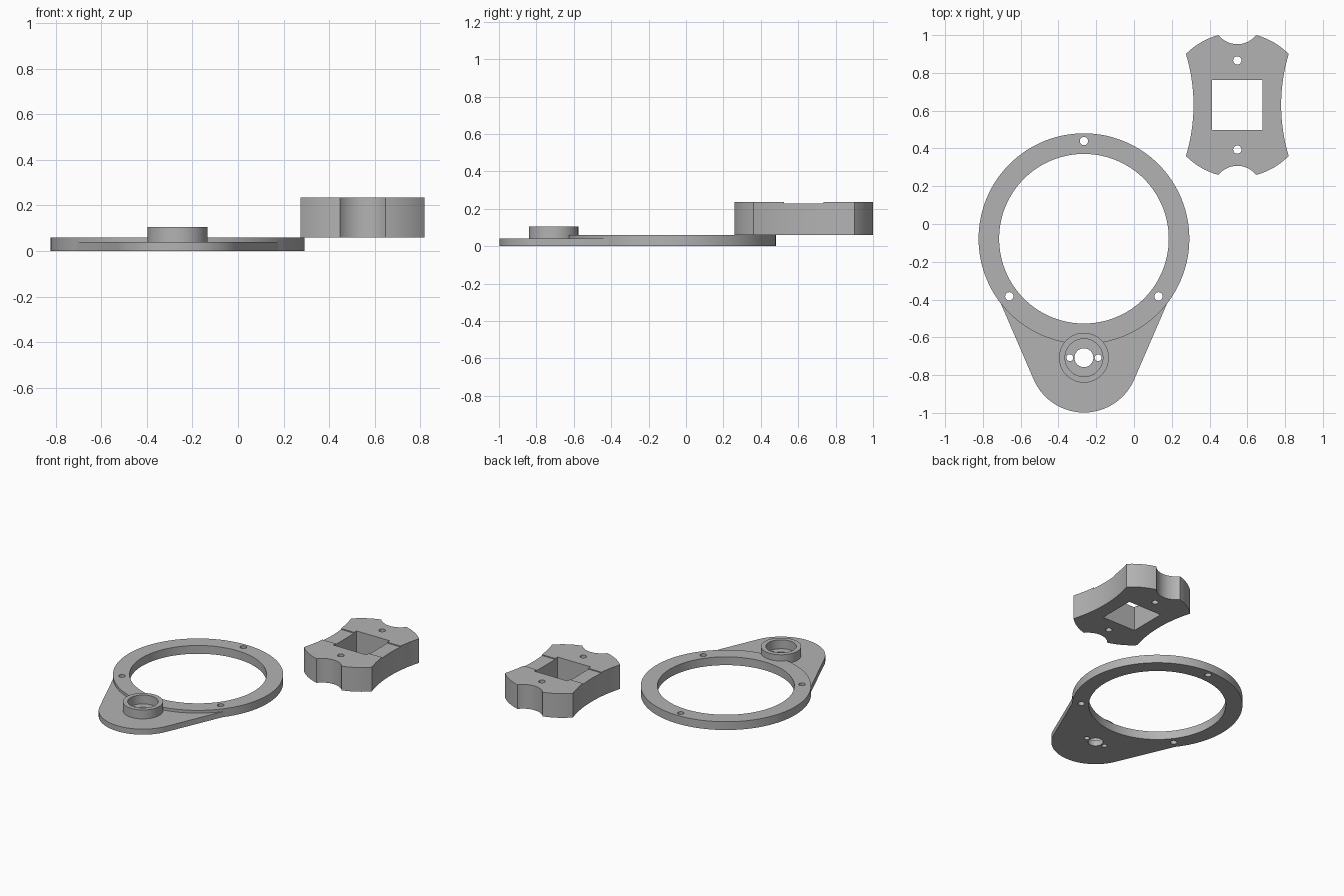
import bpy, bmesh
from math import pi, sin, cos, atan2, asin, radians
from mathutils import Vector

cube = bpy.data.objects.get("Cube")
if cube:
    bpy.data.objects.remove(cube, do_unlink=True)

grey = bpy.data.materials.new("plain grey")
grey.use_nodes = True
grey.diffuse_color = (0.45, 0.45, 0.45, 1)
bsdf = next(n for n in grey.node_tree.nodes if n.type == 'BSDF_PRINCIPLED')
bsdf.inputs["Base Color"].default_value = grey.diffuse_color


def arc(c, r, a0, a1, n=32):
    """Points along an arc from angle a0 to a1."""
    return [(c[0] + r * cos(a0 + (a1 - a0) * i / n),
             c[1] + r * sin(a0 + (a1 - a0) * i / n)) for i in range(n + 1)]


def prism(name, points, z0, z1):
    """Extrude a counter-clockwise outline from z0 to z1."""
    bm = bmesh.new()
    face = bm.faces.new([bm.verts.new((x, y, z0)) for x, y in points])
    ext = bmesh.ops.extrude_face_region(bm, geom=[face], use_keep_orig=True)
    top = [v for v in ext["geom"] if isinstance(v, bmesh.types.BMVert)]
    bmesh.ops.translate(bm, verts=top, vec=(0, 0, z1 - z0))
    bmesh.ops.recalc_face_normals(bm, faces=bm.faces)
    mesh = bpy.data.meshes.new(name)
    bm.to_mesh(mesh)
    bm.free()
    mesh.materials.append(grey)
    obj = bpy.data.objects.new(name, mesh)
    bpy.context.scene.collection.objects.link(obj)
    return obj


def disc(name, c, r, z0, z1, n=32):
    return prism(name, arc(c, r, 0, 2 * pi, n)[:-1], z0, z1)


def combine(obj, operation, helpers):
    """Apply booleans in turn and drop the helper solids."""
    for h in helpers:
        h.hide_render = True
        mod = obj.modifiers.new(operation.lower(), 'BOOLEAN')
        mod.operation, mod.object, mod.solver = operation, h, 'EXACT'
        deps = bpy.context.evaluated_depsgraph_get()
        deps.update()
        mesh = bpy.data.meshes.new_from_object(obj.evaluated_get(deps))
        obj.modifiers.clear()
        obj.data = mesh
        bpy.data.objects.remove(h, do_unlink=True)


def finish(obj):
    obj.data.polygons.foreach_set("use_smooth", [True] * len(obj.data.polygons))
    obj.data.set_sharp_from_angle(angle=radians(30))


# Ring with a tapered arm and a round boss
RING = Vector((-0.265, -0.078))
BOSS = Vector((-0.265, -0.708))
ROOT, TIP = 0.54, 0.29
tilt = asin((ROOT - TIP) / (RING.y - BOSS.y))
arm_outline = (arc(RING, ROOT, -tilt, pi + tilt, 64)
               + arc(BOSS, TIP, pi + tilt, 2 * pi - tilt, 48))

ring = disc("ring_bracket", RING, 0.558, 0, 0.06, 128)
combine(ring, 'UNION', [prism("arm", arm_outline, 0, 0.04),
                        disc("boss", BOSS, 0.132, 0, 0.105, 64)])
cuts = [disc("opening", RING, 0.449, -0.1, 0.2, 128),
        disc("boss_bore", BOSS, 0.1, 0.041, 0.2, 64),
        disc("shaft_hole", BOSS, 0.05, -0.1, 0.2)]
for side in (-1, 1):
    cuts.append(disc("pin_hole", BOSS + Vector((side * 0.075, 0)), 0.018, -0.1, 0.2, 24))
    cuts.append(disc("screw_hole", RING + Vector((side * 0.395, -0.305)), 0.022, -0.1, 0.2, 24))
cuts.append(disc("screw_hole", RING + Vector((0, 0.517)), 0.022, -0.1, 0.2, 24))
combine(ring, 'DIFFERENCE', cuts)
finish(ring)

# Waisted block: round body trimmed by hollow sides and notched ends
MID = Vector((0.547, 0.63))
HALF_X, HALF_Y, WAIST_R, NOTCH_R = 0.272, 0.27, 0.931, 0.128
R = (HALF_X ** 2 + HALF_Y ** 2) ** 0.5
waist_c = 0.232 + WAIST_R
waist = asin(HALF_Y / WAIST_R)
notch_c = 0.322 + NOTCH_R
ny = (R ** 2 - NOTCH_R ** 2 + notch_c ** 2) / (2 * notch_c)
nx = (R ** 2 - ny ** 2) ** 0.5
notch = atan2(nx, notch_c - ny)
corner0, corner1 = atan2(HALF_Y, HALF_X), atan2(ny, nx)
half = (arc((waist_c, 0), WAIST_R, pi + waist, pi - waist)[:-1]
        + arc((0, 0), R, corner0, corner1, 12)[:-1]
        + arc((0, notch_c), NOTCH_R, -pi / 2 + notch, -pi / 2 - notch, 24)[:-1]
        + arc((0, 0), R, pi - corner1, pi - corner0, 12)[:-1])
outline = [(MID.x + s * x, MID.y + s * y) for s in (1, -1) for x, y in half]
block = prism("waisted_block", outline, 0.06, 0.235)


def box(name, hx, hy, z0, z1):
    return prism(name, [(MID.x + sx * hx, MID.y + sy * hy)
                        for sx, sy in ((-1, -1), (1, -1), (1, 1), (-1, 1))], z0, z1)


combine(block, 'DIFFERENCE',
        [box("square_hole", 0.133, 0.133, 0, 0.4),
         box("shallow_channel", 0.5, 0.106, 0.228, 0.4)]
        + [disc("block_screw_hole", MID + Vector((0, s * 0.236)), 0.022, 0, 0.4, 24)
           for s in (-1, 1)])
finish(block)
